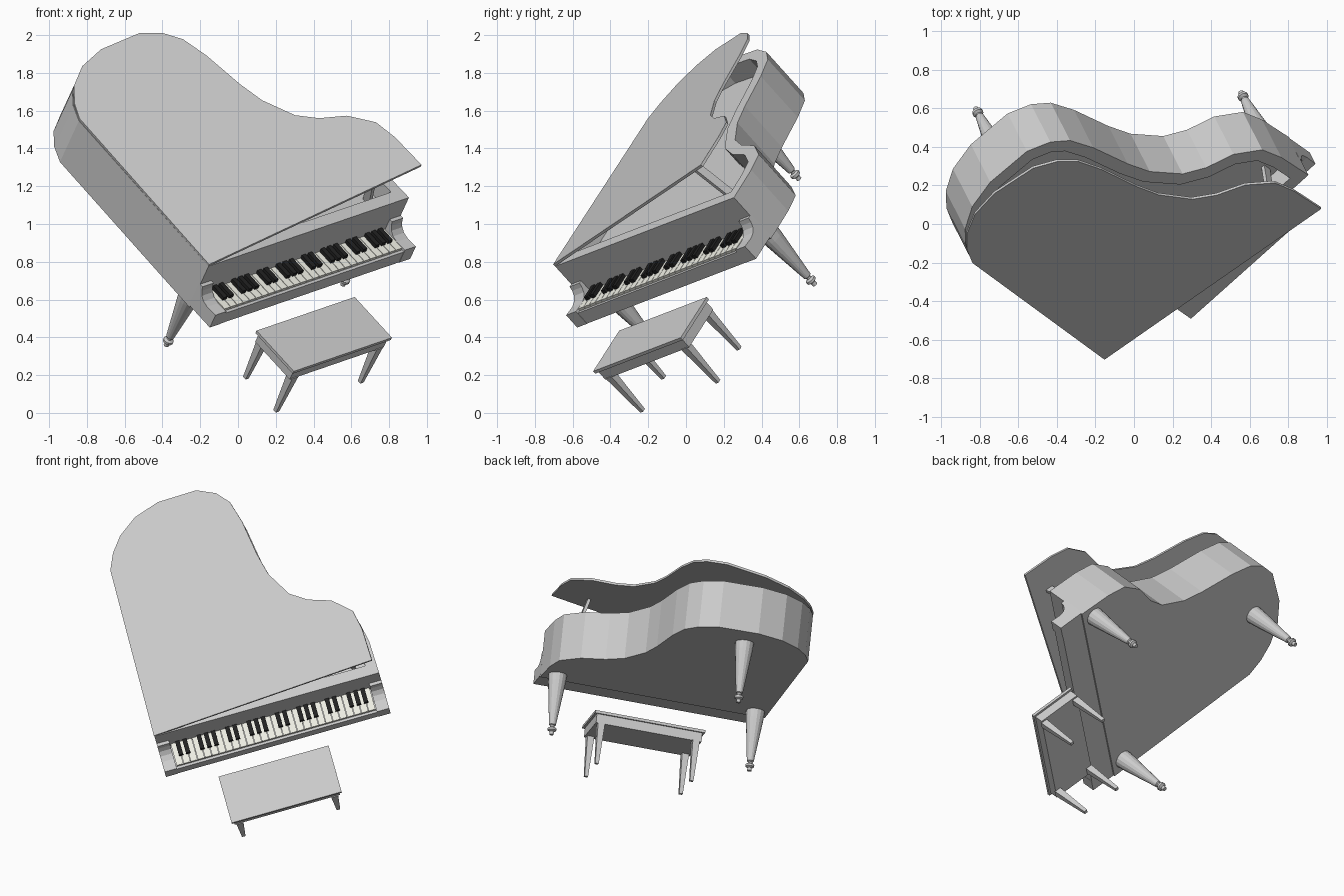
import bpy, bmesh, math
from mathutils import Matrix, Vector

if "Cube" in bpy.data.objects:
    bpy.data.objects.remove(bpy.data.objects["Cube"])

# Tilted frame of the whole model: across keyboard, depth, up; origin at front left top of case
U = Vector((0.7228, 0.645, 0.248)).normalized()
W = Vector((0.324, -0.633, 0.703))
V = W.cross(U).normalized()
W = U.cross(V)
FRAME = Matrix.Translation((-0.156, -0.693, 0.776)) @ Matrix((U, V, W)).transposed().to_4x4()


def material(name, rgb):
    m = bpy.data.materials.new(name)
    m.diffuse_color = (*rgb, 1)
    m.use_nodes = True
    m.node_tree.nodes["Principled BSDF"].inputs["Base Color"].default_value = m.diffuse_color
    return m


IVORY = material("ivory", (0.86, 0.86, 0.78))
BLACK = material("black", (0.015, 0.015, 0.015))


def finish(name, bm, mat=None, local=Matrix()):
    bmesh.ops.recalc_face_normals(bm, faces=bm.faces)
    me = bpy.data.meshes.new(name)
    bm.to_mesh(me)
    bm.free()
    ob = bpy.data.objects.new(name, me)
    bpy.context.collection.objects.link(ob)
    ob.matrix_world = FRAME @ local
    if mat:
        me.materials.append(mat)
    return ob


def add_box(bm, lo, hi):
    mid = [(p + q) / 2 for p, q in zip(lo, hi)]
    size = [q - p for p, q in zip(lo, hi)]
    bmesh.ops.create_cube(bm, size=1, matrix=Matrix.Translation(mid) @ Matrix.Diagonal((*size, 1)))


def box(name, lo, hi, mat=None):
    bm = bmesh.new()
    add_box(bm, lo, hi)
    return finish(name, bm, mat)


def prism(points, shift):
    """Extrude a flat polygon; returns the bmesh and its end face."""
    bm = bmesh.new()
    low = [bm.verts.new(p) for p in points]
    top = [bm.verts.new(Vector(p) + Vector(shift)) for p in points]
    bm.faces.new(low[::-1])
    end = bm.faces.new(top)
    n = len(low)
    for i in range(n):
        j = (i + 1) % n
        bm.faces.new((low[i], low[j], top[j], top[i]))
    return bm, end


def lathe(name, profile, pos, sides=16):
    bm = bmesh.new()
    rings = [[bm.verts.new((r * math.cos(2 * math.pi * k / sides),
                            r * math.sin(2 * math.pi * k / sides), z))
              for k in range(sides)] for r, z in profile]
    for a, b in zip(rings, rings[1:]):
        for k in range(sides):
            j = (k + 1) % sides
            bm.faces.new((a[k], a[j], b[j], b[k]))
    bm.faces.new(rings[0])
    bm.faces.new(rings[-1])
    return finish(name, bm, local=Matrix.Translation(pos))


# Wing-shaped plan shared by case and lid
PLAN = [(0, 0), (1.468, 0), (1.462, .222), (1.436, .355), (1.325, .467), (1.179, .526),
        (1.076, .605), (.983, .774), (.948, .92), (.912, 1.17), (.871, 1.319), (.802, 1.405),
        (.686, 1.467), (.431, 1.477), (.264, 1.432), (.141, 1.347), (.066, 1.252), (.02, 1.148)]

# Case with hollow top
bm, top = prism([(x, y, -.31) for x, y in PLAN], (0, 0, .31))
bm.normal_update()
bmesh.ops.inset_region(bm, faces=[top], thickness=.07, use_even_offset=True, use_boundary=True)
walls = bmesh.ops.extrude_discrete_faces(bm, faces=[top])["faces"]
bmesh.ops.translate(bm, verts=walls[0].verts[:], vec=(0, 0, -.11))
finish("case", bm)

# Raised lid, hinged on the straight side
bm, _ = prism([(x, y, 0) for x, y in PLAN], (0, 0, .015))
finish("lid", bm, local=Matrix.Rotation(math.radians(-9.4), 4, 'Y'))

# Lid prop
bm, _ = prism([(1.315, .11, -.11), (1.335, .11, -.11), (1.25, .11, .206), (1.23, .11, .203)], (0, .05, 0))
finish("lid_prop", bm)

# Keybed, key slip and curved cheeks
box("keybed", (0, -.168, -.30), (1.468, .01, -.24))
box("key_slip", (.07, -.168, -.24), (1.398, -.152, -.222))
cheek = [(.01, -.135), (-.02, -.135), (-.026, -.16), (-.04, -.185), (-.065, -.203),
         (-.1, -.211), (-.17, -.207), (-.17, -.30), (.01, -.30)]
for side, x in (("left", 0), ("right", 1.388)):
    bm, _ = prism([(x, y, z) for y, z in cheek], (.08, 0, 0))
    finish(side + "_cheek", bm)

# Four octaves of keys
N, K0, K1 = 28, .083, 1.385
kw = (K1 - K0) / N
white, black = bmesh.new(), bmesh.new()
for i in range(N):
    x = K0 + i * kw
    add_box(white, (x + .0015, -.15, -.24), (x + kw - .0015, .005, -.208))
    if i % 7 not in (2, 6):
        add_box(black, (x + kw * .7, -.095, -.215), (x + kw * 1.3, .005, -.186))
finish("white_keys", white, IVORY)
finish("black_keys", black, BLACK)

# Turned legs with casters
LEG = [(.06, -.305), (.056, -.36), (.022, -.645), (.014, -.65), (.014, -.66), (.028, -.668),
       (.028, -.682), (.014, -.69), (.014, -.71)]
for name, x, y in (("front_left_leg", .084, .09), ("front_right_leg", 1.377, .09), ("back_leg", .467, 1.267)):
    lathe(name, LEG, (x, y, 0))

# Bench: top, apron, tapered legs
BX0, BX1, BY0, BY1 = .318, 1.037, -.56, -.237
box("bench_top", (BX0, BY0, -.39), (BX1, BY1, -.372))
box("bench_apron", (BX0 + .015, BY0 + .012, -.45), (BX1 - .015, BY1 - .012, -.39))
for sx, x in (("left", BX0 + .05), ("right", BX1 - .05)):
    for sy, y in (("front", BY0 + .03), ("back", BY1 - .03)):
        bm = bmesh.new()
        bmesh.ops.create_cone(bm, cap_ends=True, segments=4, radius1=.016, radius2=.032, depth=.27,
                              matrix=Matrix.Translation((x, y, -.58)) @ Matrix.Rotation(math.pi / 4, 4, 'Z'))
        finish(f"bench_{sy}_{sx}_leg", bm)
